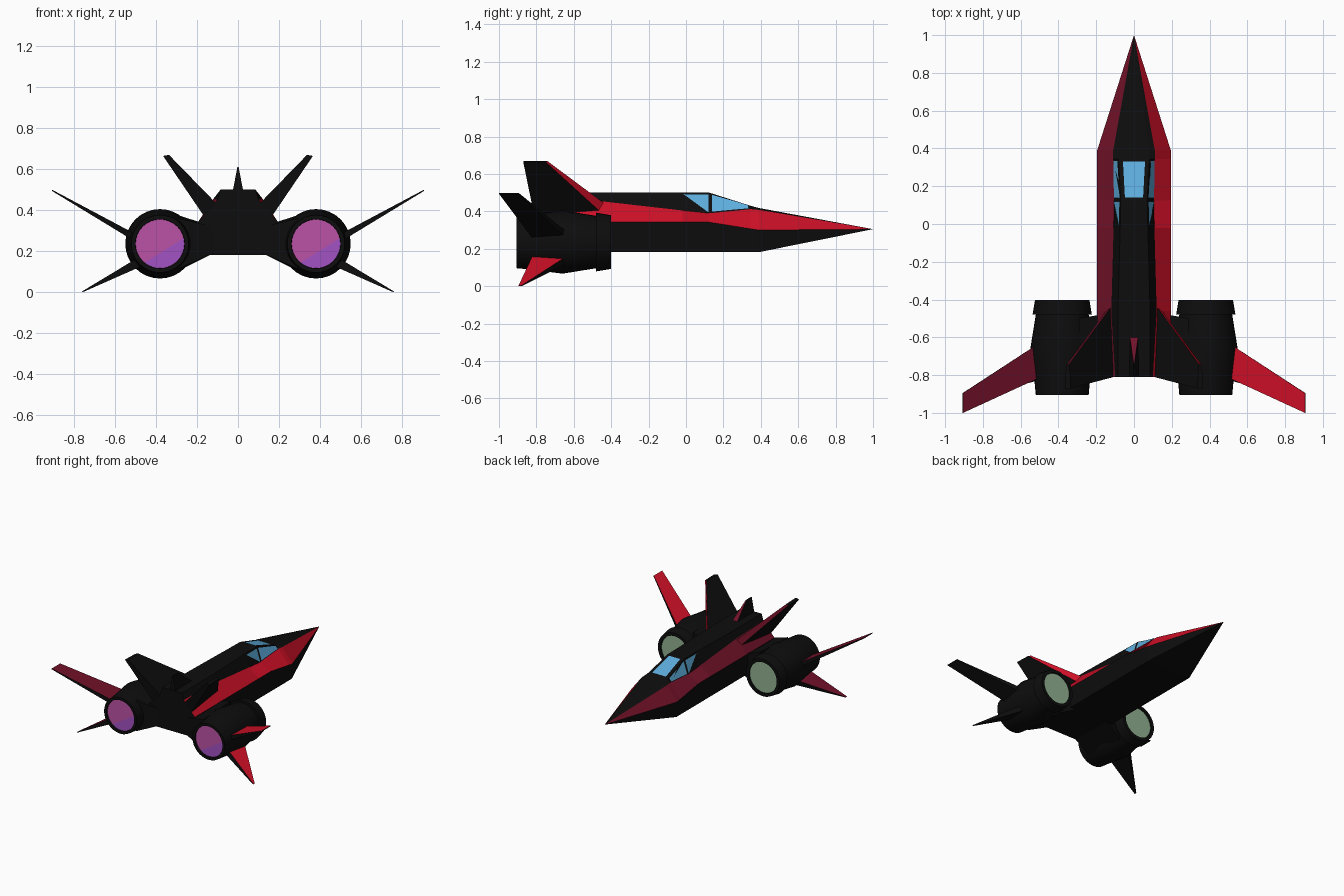
import bpy, bmesh, math
from mathutils import Vector

if "Cube" in bpy.data.objects:
    bpy.data.objects.remove(bpy.data.objects["Cube"])


def mat(name, rgb):
    m = bpy.data.materials.new(name)
    m.diffuse_color = (*rgb, 1)
    m.use_nodes = True
    m.node_tree.nodes["Principled BSDF"].inputs["Base Color"].default_value = m.diffuse_color
    return m


BLACK = mat("hull_black", (0.004, 0.004, 0.004))
RED = mat("bright_red", (0.62, 0.005, 0.02))
MAROON = mat("dark_maroon", (0.17, 0.006, 0.022))
BLUE = mat("window_blue", (0.11, 0.42, 0.72))
MAGENTA = mat("exhaust_magenta", (0.50, 0.085, 0.38))
PURPLE = mat("exhaust_purple", (0.36, 0.085, 0.55))
GREEN = mat("intake_green", (0.28, 0.44, 0.28))


def finish(bm, name, mats, recalc=True):
    if recalc:
        bmesh.ops.recalc_face_normals(bm, faces=bm.faces)
    me = bpy.data.meshes.new(name)
    bm.to_mesh(me)
    bm.free()
    for m in mats:
        me.materials.append(m)
    ob = bpy.data.objects.new(name, me)
    bpy.context.collection.objects.link(ob)
    return ob


def loft(name, root, tip, s=1, painted=None):
    """Four-sided solid between two quads; side face number 'painted' gets the accent colour."""
    bm = bmesh.new()
    a = [bm.verts.new((s * x, y, z)) for x, y, z in root]
    b = [bm.verts.new((s * x, y, z)) for x, y, z in tip]
    for i in range(4):
        j = (i + 1) % 4
        f = bm.faces.new((a[i], a[j], b[j], b[i]))
        f.material_index = 1 if i == painted else 0
    bm.faces.new(a)
    bm.faces.new(b)
    return finish(bm, name, [BLACK, RED if s > 0 and name != "centre_fin" else MAROON])


# Fuselage stations: y, then (x, z) of bottom, side edge, shoulder, roof
stations = [
    (-0.81, (0.19, 0.182), (0.195, 0.342), (0.10, 0.45), (0.085, 0.50)),
    (-0.46, (0.19, 0.182), (0.195, 0.342), (0.12, 0.455), (0.085, 0.50)),
    (-0.02, (0.19, 0.182), (0.195, 0.342), (0.108, 0.405), (0.073, 0.50)),
    (0.125, (0.19, 0.182), (0.195, 0.342), (0.105, 0.39), (0.070, 0.50)),
    (0.345, (0.19, 0.182), (0.195, 0.307), (0.110, 0.412), (0.082, 0.43)),
    (0.390, (0.19, 0.182), (0.195, 0.30), (0.110, 0.408), (0.080, 0.418)),
]
bm = bmesh.new()
rings = []
for y, *p in stations:
    right = [bm.verts.new((x, y, z)) for x, z in p]
    left = [bm.verts.new((-x, y, z)) for x, z in reversed(p)]
    rings.append(right + left)
nose = bm.verts.new((0, 1, 0.305))
accent = {1: 1, 5: 2}          # sloping flank strips: right red, left maroon
for i in range(8):
    j = (i + 1) % 8
    for a, b in zip(rings, rings[1:]):
        bm.faces.new((a[i], a[j], b[j], b[i])).material_index = accent.get(i, 0)
    bm.faces.new((rings[-1][i], rings[-1][j], nose)).material_index = accent.get(i, 0)
bm.faces.new(rings[0])
finish(bm, "fuselage", [BLACK, RED, MAROON])


# Canopy windows: thin panes laid on the hull panels by (u, v) position
def pane(name, quad, uvs, outward):
    q = [Vector(c) for c in quad]
    pts = [q[0].lerp(q[1], u).lerp(q[3].lerp(q[2], u), v) for u, v in uvs]
    n = (pts[1] - pts[0]).cross(pts[2] - pts[0]).normalized()
    if n.dot(Vector(outward)) < 0:
        n = -n
        pts.reverse()
    bm = bmesh.new()
    bm.faces.new([bm.verts.new(p + n * 0.004) for p in pts])
    finish(bm, name, [BLUE], recalc=False)


def panel(a, b, s):
    """Hull panel from shoulder to roof between two stations."""
    A, B = stations[a], stations[b]
    pts = [(A[3], A[0]), (B[3], B[0]), (B[4], B[0]), (A[4], A[0])]
    return [(s * p[0], y, p[1]) for p, y in pts]


R, F = stations[3], stations[4]
pane("front_window", [(-R[4][0], R[0], R[4][1]), (-F[4][0], F[0], F[4][1]),
                      (F[4][0], F[0], F[4][1]), (R[4][0], R[0], R[4][1])],
     [(0.06, 0.16), (0.93, 0.14), (0.93, 0.86), (0.06, 0.84)], (0, 0, 1))
for s, side in ((1, "right"), (-1, "left")):
    pane(side + "_forward_window", panel(3, 4, s),
         [(0.06, 0.04), (0.95, 0.1), (0.95, 0.85), (0.06, 0.9)], (s, 0, 0.4))
    pane(side + "_rear_window", panel(2, 3, s),
         [(0.05, 0.9), (0.96, 0.03), (0.96, 0.9)], (s, 0, 0.4))

# Engines
EX, EZ, SEG = 0.38, 0.236, 32
profile = [(0.118, -0.885), (0.120, -0.905), (0.140, -0.905), (0.147, -0.83), (0.169, -0.66),
           (0.140, -0.48), (0.157, -0.48), (0.144, -0.402), (0.120, -0.402), (0.118, -0.42)]


def circle(bm, cx, r, y):
    return [bm.verts.new((cx + r * math.cos(2 * math.pi * k / SEG), y,
                          EZ + r * math.sin(2 * math.pi * k / SEG))) for k in range(SEG)]


for s, side in ((1, "right"), (-1, "left")):
    cx = s * EX
    bm = bmesh.new()
    loops = [circle(bm, cx, r, y) for r, y in profile]
    for a, b in zip(loops, loops[1:]):
        for k in range(SEG):
            j = (k + 1) % SEG
            bm.faces.new((a[k], b[k], b[j], a[j]))
    ob = finish(bm, side + "_engine", [BLACK], recalc=False)
    ob.data.flip_normals()
    # make sure the shell faces outward
    p = max(ob.data.polygons, key=lambda f: f.center.z if -0.8 < f.center.y < -0.7 else -9)
    if p.normal.z < 0:
        ob.data.flip_normals()
    bpy.context.view_layer.objects.active = ob
    ob.select_set(True)
    bpy.ops.object.shade_smooth_by_angle(angle=math.radians(20))
    ob.select_set(False)

    # Exhaust disc, cut diagonally into two colours
    bm = bmesh.new()
    f = bm.faces.new(circle(bm, cx, 0.119, -0.893))
    f.normal_update()
    if f.normal.y > 0:
        f.normal_flip()
    cut, n = Vector((cx, -0.89, EZ - 0.045)), Vector((0.53, 0, -0.85))
    bmesh.ops.bisect_plane(bm, geom=bm.verts[:] + bm.edges[:] + bm.faces[:],
                           plane_co=cut, plane_no=n)
    for f in bm.faces:
        f.material_index = int((f.calc_center_median() - cut).dot(n) > 0)
    finish(bm, side + "_exhaust", [MAGENTA, PURPLE], recalc=False)

    # Intake disc
    bm = bmesh.new()
    f = bm.faces.new(circle(bm, cx, 0.119, -0.412))
    f.normal_update()
    if f.normal.y < 0:
        f.normal_flip()
    finish(bm, side + "_intake", [GREEN], recalc=False)

    # Pylon joining hull and engine
    loft(side + "_pylon",
         [(0.12, -0.47, 0.19), (0.12, -0.47, 0.32), (0.12, -0.81, 0.32), (0.12, -0.81, 0.19)],
         [(0.29, -0.50, 0.105), (0.29, -0.50, 0.375), (0.29, -0.84, 0.36), (0.29, -0.84, 0.115)], s)

    # Main wing, upper face coloured
    loft(side + "_wing",
         [(0.47, -0.61, 0.268), (0.47, -0.80, 0.268), (0.47, -0.80, 0.228), (0.47, -0.61, 0.228)],
         [(0.905, -0.895, 0.499), (0.905, -1.0, 0.499), (0.907, -1.0, 0.494), (0.907, -0.895, 0.494)],
         s, 0)

    # Lower fin, upper face coloured
    loft(side + "_lower_fin",
         [(0.46, -0.60, 0.185), (0.46, -0.81, 0.185), (0.44, -0.81, 0.14), (0.44, -0.60, 0.14)],
         [(0.76, -0.88, 0.004), (0.76, -0.895, 0.004), (0.757, -0.895, 0.0), (0.757, -0.88, 0.0)],
         s, 0)

    # Canted tail fin, leading edge coloured
    loft(side + "_tail_fin",
         [(0.122, -0.44, 0.445), (0.148, -0.46, 0.40), (0.165, -0.81, 0.37), (0.108, -0.81, 0.435)],
         [(0.342, -0.74, 0.668), (0.360, -0.75, 0.664), (0.365, -0.87, 0.664), (0.335, -0.87, 0.668)],
         s, 0)

# Small centre fin
loft("centre_fin",
     [(-0.022, -0.595, 0.495), (0.022, -0.595, 0.495), (0.025, -0.805, 0.495), (-0.025, -0.805, 0.495)],
     [(-0.002, -0.74, 0.61), (0.002, -0.74, 0.61), (0.003, -0.805, 0.61), (-0.003, -0.805, 0.61)],
     1, 0)
